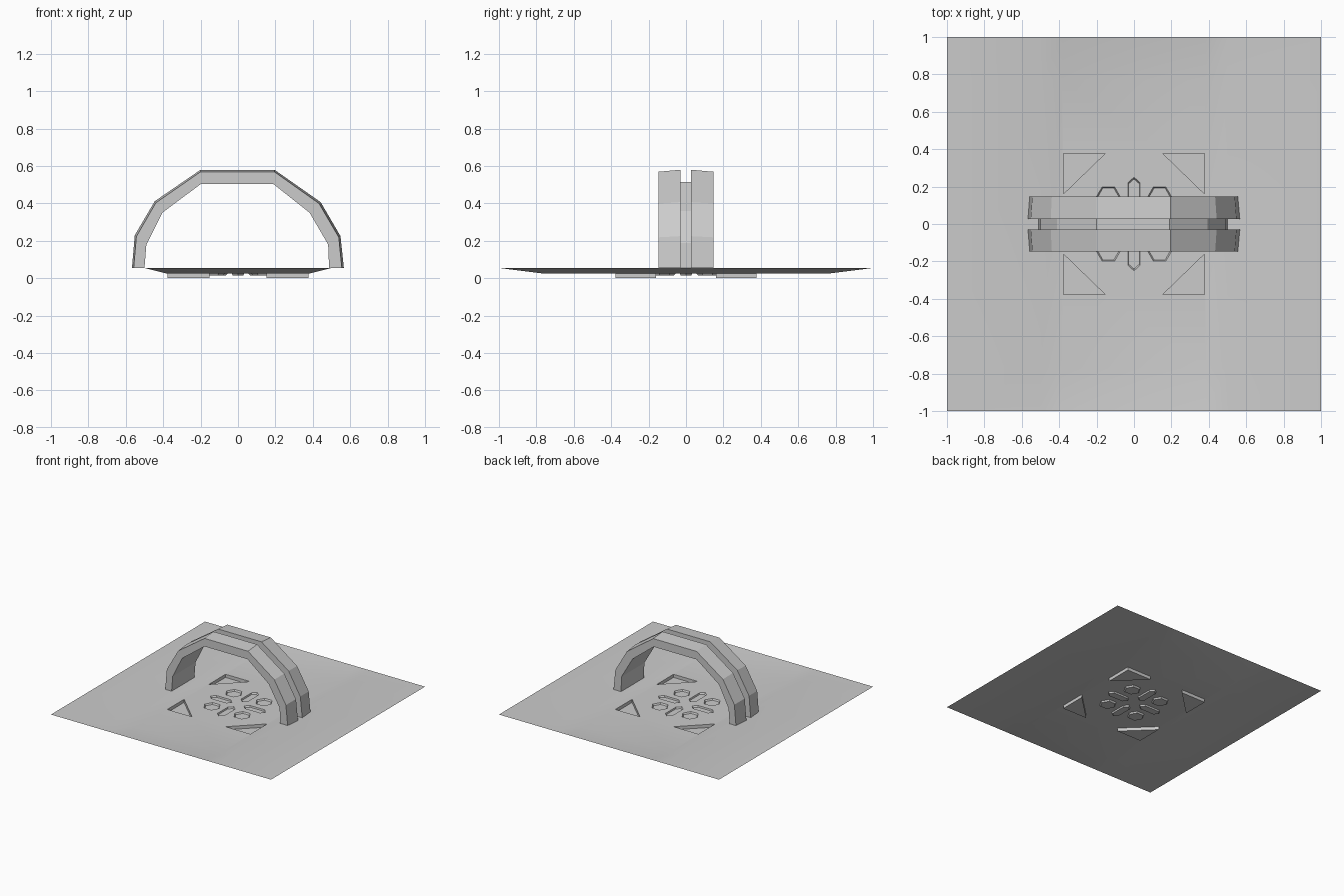
import bpy, bmesh, math
from mathutils import Vector

if "Cube" in bpy.data.objects:
    bpy.data.objects.remove(bpy.data.objects["Cube"])

RIM, FLAT = 0.055, 0.026          # height of plate border and of dished centre
FX, FY = 0.385, 0.77              # half size of the flat centre


def make_object(name, bm):
    bmesh.ops.remove_doubles(bm, verts=bm.verts, dist=0.0002)
    me = bpy.data.meshes.new(name)
    bm.to_mesh(me)
    bm.free()
    ob = bpy.data.objects.new(name, me)
    bpy.context.collection.objects.link(ob)
    return ob


def add_loop(bm, pts, z):
    vs = [bm.verts.new((x, y, z)) for x, y in pts]
    es = [bm.edges.new((vs[i], vs[(i + 1) % len(vs)])) for i in range(len(vs))]
    return vs, es


def ccw(pts):
    area = sum(pts[i - 1][0] * pts[i][1] - pts[i][0] * pts[i - 1][1] for i in range(len(pts)))
    return pts if area > 0 else pts[::-1]


# Recess outlines: (points, floor height, floor scale)
recesses = []
for sx in (-1, 1):
    for sy in (-1, 1):
        tri = [(0.378, 0.378), (0.153, 0.378), (0.378, 0.16)]
        recesses.append((ccw([(sx * x, sy * y) for x, y in tri]), 0.0, 1.0))
        hexa = [(sx * 0.137 + 0.066 * math.cos(k * math.pi / 3),
                 sy * 0.142 + 0.066 * math.sin(k * math.pi / 3)) for k in range(6)]
        recesses.append((ccw(hexa), 0.014, 0.88))
slot = [(0.0, 0.055), (0.032, 0.085), (0.032, 0.222), (0, 0.25), (-0.032, 0.222), (-0.032, 0.085)]
for k in range(4):
    c, s = round(math.cos(k * math.pi / 2)), round(math.sin(k * math.pi / 2))
    recesses.append((ccw([(c * x - s * y, s * x + c * y) for x, y in slot]), 0.014, 0.9))

# Floor plate: flat centre with openings
bm = bmesh.new()
_, edges = add_loop(bm, [(-FX, -FY), (FX, -FY), (FX, FY), (-FX, FY)], FLAT)
tops = []
for pts, z, s in recesses:
    vs, es = add_loop(bm, pts, FLAT)
    tops.append(vs)
    edges += es
bmesh.ops.triangle_fill(bm, use_beauty=True, use_dissolve=False, edges=edges, normal=(0, 0, 1))
for f in bm.faces:
    f.normal_update()
    if f.normal.z < 0:
        f.normal_flip()

# Recess walls and floors
for top, (pts, z, s) in zip(tops, recesses):
    n = len(pts)
    cx, cy = sum(p[0] for p in pts) / n, sum(p[1] for p in pts) / n
    low = [bm.verts.new((cx + (x - cx) * s, cy + (y - cy) * s, z)) for x, y in pts]
    for i in range(n):
        j = (i + 1) % n
        bm.faces.new((top[j], top[i], low[i], low[j]))
    bm.faces.new(low)

# Dished slopes and flat border around the centre
xs, ys = [-1, -0.5, -FX, FX, 0.5, 1], [-1, -FY, FY, 1]
grid = [[bm.verts.new((x, y, FLAT if abs(x) <= FX and abs(y) <= FY else RIM)) for y in ys] for x in xs]
for i in range(5):
    for j in range(3):
        if (i, j) != (2, 1):
            bm.faces.new((grid[i][j], grid[i + 1][j], grid[i + 1][j + 1], grid[i][j + 1]))
plate = make_object("floor_plate", bm)
bpy.context.view_layer.objects.active = plate
plate.select_set(True)
bpy.ops.object.shade_smooth_by_angle(angle=math.radians(30))

# Arch: grooved cross-section swept between an inner and an outer profile
outer = [(-0.567, 0.055), (-0.552, 0.23), (-0.445, 0.412), (-0.2, 0.58),
         (0.195, 0.58), (0.442, 0.407), (0.548, 0.225), (0.566, 0.055)]
inner = [(-0.5, 0.055), (-0.49, 0.18), (-0.405, 0.35), (-0.2, 0.503),
         (0.19, 0.503), (0.383, 0.35), (0.482, 0.18), (0.487, 0.055)]
section = [(-0.148, 0), (-0.148, 0.86), (-0.03, 1), (-0.03, 0.16),
           (0.026, 0.16), (0.026, 1), (0.148, 0.86), (0.148, 0)]
bm = bmesh.new()
rings = []
for (ox, oz), (ix, iz) in zip(outer, inner):
    a, b = Vector((ix, 0, iz)), Vector((ox, 0, oz))
    rings.append([bm.verts.new(a.lerp(b, t) + Vector((0, y, 0))) for y, t in section])
for r0, r1 in zip(rings, rings[1:]):
    for k in range(8):
        m = (k + 1) % 8
        bm.faces.new((r0[k], r0[m], r1[m], r1[k]))
bmesh.ops.recalc_face_normals(bm, faces=bm.faces)
make_object("grooved_arch", bm)
